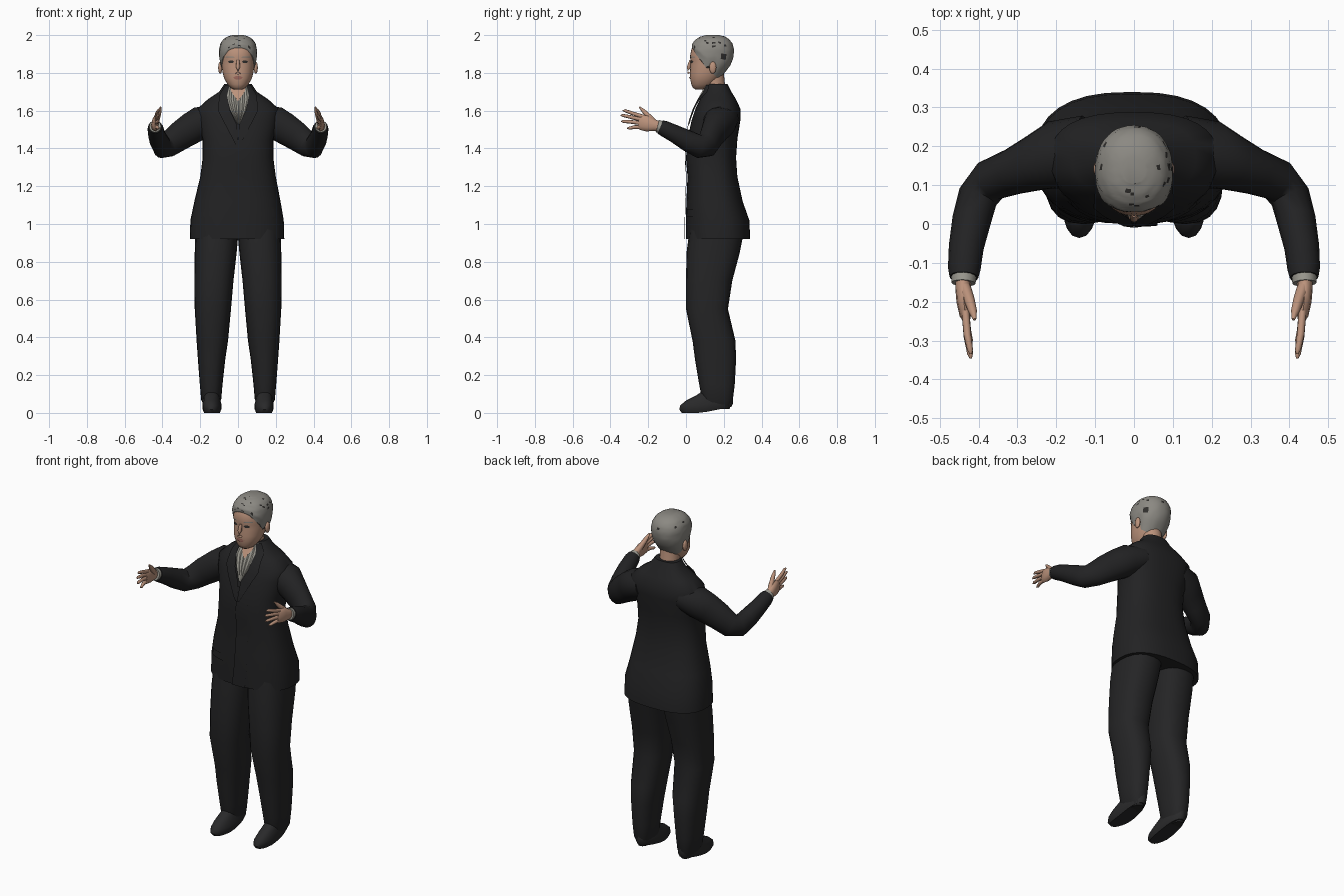
import bpy, bmesh, math, random
from mathutils import Vector

random.seed(4)
if "Cube" in bpy.data.objects:
    bpy.data.objects.remove(bpy.data.objects["Cube"])


def material(name, r, g, b):
    m = bpy.data.materials.new(name)
    m.use_nodes = True
    m.diffuse_color = (r, g, b, 1)
    node = m.node_tree.nodes["Principled BSDF"]
    node.inputs["Base Color"].default_value = (r, g, b, 1)
    node.inputs["Roughness"].default_value = 0.8
    return m


SUIT = material("charcoal_suit", 0.016, 0.016, 0.017)
TROUSER = material("charcoal_trousers", 0.018, 0.018, 0.019)
SHOE = material("black_leather", 0.022, 0.022, 0.023)
SKIN = material("skin", 0.5, 0.29, 0.2)
HAIR = material("grey_hair", 0.26, 0.25, 0.225)
DARK = material("dark_hair", 0.03, 0.028, 0.026)
SCARF = material("pale_grey_scarf", 0.33, 0.32, 0.28)
LIPS = material("lips", 0.34, 0.14, 0.11)


def grid(name, fn, rows, cols, mat, wrap=True, caps=True):
    """Mesh from fn(i, j); columns wrap around into a tube unless told not to."""
    bm = bmesh.new()
    vs = [[bm.verts.new(fn(i, j)) for j in range(cols)] for i in range(rows)]
    for i in range(rows - 1):
        for j in range(cols if wrap else cols - 1):
            k = (j + 1) % cols
            bm.faces.new((vs[i][j], vs[i][k], vs[i + 1][k], vs[i + 1][j]))
    if wrap and caps:
        bm.faces.new(vs[0][::-1])
        bm.faces.new(vs[-1])
    if wrap:
        bmesh.ops.recalc_face_normals(bm, faces=bm.faces)
    me = bpy.data.meshes.new(name)
    bm.to_mesh(me)
    bm.free()
    ob = bpy.data.objects.new(name, me)
    bpy.context.collection.objects.link(ob)
    me.materials.append(mat)
    bpy.ops.object.select_all(action="DESELECT")
    ob.select_set(True)
    bpy.context.view_layer.objects.active = ob
    bpy.ops.object.shade_smooth_by_angle(angle=math.radians(50))
    return ob


def section(rings, z):
    """Interpolate (z, centre x, half width, front y, back y)."""
    z = min(max(z, rings[0][0]), rings[-1][0])
    for a, b in zip(rings, rings[1:]):
        if z <= b[0]:
            t = (z - a[0]) / (b[0] - a[0])
            return [p + (q - p) * t for p, q in zip(a, b)]


def around(rings, z, ang, p, off=0.0):
    """Point on a rounded section; angle 0 faces the front."""
    _, cx, w, f, b = section(rings, z)
    s, c = math.sin(ang), math.cos(ang)
    x = math.copysign(abs(s) ** (2 / p), s) * (w + off)
    y = math.copysign(abs(c) ** (2 / p), c) * ((b - f) / 2 + off)
    return Vector((cx + x, (f + b) / 2 - y, z))


def loft(name, rings, p, mat, cols=24, side=1):
    def fn(i, j):
        v = around(rings, rings[i][0], math.tau * j / cols, p)
        return Vector((v.x * side, v.y, v.z))
    return grid(name, fn, len(rings), cols, mat)


def panel(name, rings, p, edges, off, mat, side=1, cols=7, steps=4, ripple=0.0):
    """Thin plate laid on the front of a loft; edges are (z, x from, x to)."""
    rows = (len(edges) - 1) * steps + 1

    def fn(i, j):
        k = min(i // steps, len(edges) - 2)
        t = i / steps - k
        z, a, b = [q + (r - q) * t for q, r in zip(edges[k], edges[k + 1])]
        x = (a + (b - a) * j / (cols - 1)) * side
        _, cx, w, f, bk = section(rings, z)
        u = min(abs((x - cx) / w), 0.99)
        y = (f + bk) / 2 - (bk - f) / 2 * (1 - u ** p) ** (1 / p)
        return Vector((x, y - off - ripple * (j % 2), z))
    return grid(name, fn, rows, cols, mat, wrap=False)


def tube(name, path, mat, side=1, cols=12):
    """Tube through (x, y, z, horizontal radius, vertical radius)."""
    pts = [Vector(q[:3]) for q in path]

    def fn(i, j):
        t = pts[min(i + 1, len(pts) - 1)] - pts[max(i - 1, 0)]
        u = t.cross(Vector((0, 0, 1))).normalized()
        v = u.cross(t).normalized()
        a = math.tau * j / cols
        q = pts[i] + u * math.cos(a) * path[i][3] + v * math.sin(a) * path[i][4]
        return Vector((q.x * side, q.y, q.z))
    return grid(name, fn, len(path), cols, mat)


def ball(name, centre, size, mat):
    rows, cols = 9, 14

    def fn(i, j):
        a, b = math.pi * (i + 0.08) / (rows - 0.84), math.tau * j / cols
        d = (math.sin(a) * math.cos(b), math.sin(a) * math.sin(b), math.cos(a))
        return Vector([c + s * e for c, s, e in zip(centre, size, d)])
    return grid(name, fn, rows, cols, mat)


# Jacket body
JACKET = [(.92, -.005, .25, 0, .34), (1.02, -.005, .247, 0, .335), (1.12, -.003, .228, .002, .3),
          (1.25, 0, .2, .008, .272), (1.35, 0, .187, 0, .265), (1.45, 0, .188, .008, .272),
          (1.55, 0, .213, .03, .288), (1.61, 0, .215, .05, .288), (1.66, 0, .16, .075, .265),
          (1.70, 0, .1, .1, .24), (1.74, 0, .073, .115, .22)]
loft("jacket", JACKET, 2.5, SUIT, 32)

# Shirt front, throat, lapels and overlapping front edge
panel("scarf", JACKET, 2.5, [(1.735, -.052, .052), (1.66, -.06, .06), (1.6, -.04, .045),
                             (1.53, -.003, .012)], .006, SCARF, cols=11, ripple=.008)
panel("throat", JACKET, 2.5, [(1.74, -.042, .042), (1.7, -.035, .035), (1.655, -.004, .004)], .016, SKIN)
for s, label in ((1, "left"), (-1, "right")):
    panel(label + "_lapel", JACKET, 2.5, [(1.735, .045, .068), (1.68, .058, .1), (1.6, .042, .105),
                                          (1.53, .008, .07), (1.42, .0, .012)], .014, SUIT, s)
    panel(label + "_pocket_flap", JACKET, 2.5, [(1.08, .1, .19), (1.04, .1, .195)], .005, SUIT, s)
panel("front_edge", JACKET, 2.5, [(1.5, -.012, .06), (1.25, -.012, .06), (1.05, -.02, .06),
                                  (.92, -.035, .05)], .007, SUIT)

LEG = [(.02, .14, .03, .1, .23), (.07, .142, .053, .085, .248), (.15, .142, .06, .07, .258),
       (.28, .14, .072, .048, .265), (.38, .136, .083, .035, .262), (.55, .133, .096, 0, .222),
       (.7, .127, .103, 0, .245), (.85, .118, .111, .003, .285), (.98, .11, .115, .02, .31)]
SHOE_RINGS = [(.0, .137, .043, -.022, .24), (.018, .137, .051, -.036, .25), (.04, .138, .05, -.03, .25),
              (.065, .14, .045, .0, .248), (.09, .14, .04, .05, .24), (.12, .14, .035, .1, .23)]
ARM = [(.12, .19, 1.56, .09, .07), (.2, .178, 1.535, .088, .088), (.25, .158, 1.505, .073, .085),
       (.31, .135, 1.465, .06, .078), (.37, .112, 1.42, .055, .068), (.402, .07, 1.41, .052, .062),
       (.418, .01, 1.44, .05, .056), (.432, -.06, 1.478, .045, .047), (.437, -.115, 1.505, .042, .042),
       (.438, -.137, 1.514, .037, .037)]
CUFF = [(.438, -.13, 1.512, .033, .034), (.439, -.152, 1.518, .031, .033)]
PALM = [(.44, -.13, 1.515, .02, .024), (.44, -.165, 1.522, .02, .03), (.438, -.2, 1.53, .019, .041),
        (.434, -.235, 1.538, .015, .041), (.431, -.25, 1.54, .009, .034)]
FINGERS = [(1.567, -.335, 1.6), (1.55, -.346, 1.575), (1.532, -.343, 1.543), (1.513, -.312, 1.507)]

for s, label in ((1, "left"), (-1, "right")):
    # Trouser leg and shoe with lifted heel
    loft(label + "_trouser_leg", LEG, 2.4, TROUSER, 20, s)
    shoe = loft(label + "_shoe", SHOE_RINGS, 2.3, SHOE, 20, s)
    for v in shoe.data.vertices:
        v.co.z += max(0, v.co.y - .08) * .2
        v.co.x += s * max(0, .1 - v.co.y) * .03
    # Sleeve, shirt cuff and hand
    tube(label + "_sleeve", ARM, SUIT, s, 16)
    tube(label + "_shirt_cuff", CUFF, SCARF, s)
    tube(label + "_palm", PALM, SKIN, s)
    for n, (z, ty, tz) in enumerate(FINGERS):
        mid = (.429, (ty - .235) / 2, (z + tz) / 2 + .003, .0095, .0098)
        tube(f"{label}_finger_{n + 1}", [(.434, -.225, z, .01, .011), mid,
             (.422, ty + .012, tz, .0075, .008), (.42, ty, tz, .003, .003)], SKIN, s, 8)
    tube(label + "_thumb", [(.435, -.165, 1.535, .016, .018), (.424, -.195, 1.567, .014, .015),
         (.415, -.225, 1.598, .011, .011), (.41, -.246, 1.619, .004, .004)], SKIN, s, 8)

# Neck and head
loft("neck", [(1.64, 0, .062, .1, .225), (1.72, 0, .055, .098, .208), (1.8, 0, .056, .08, .2)], 2, SKIN)
HEAD = [(1.712, 0, .022, .05, .1), (1.722, 0, .04, .036, .13), (1.74, 0, .056, .028, .155),
        (1.77, 0, .073, .022, .178), (1.8, 0, .081, .021, .2), (1.84, 0, .087, .024, .225),
        (1.865, 0, .089, .025, .236), (1.885, 0, .09, .021, .242), (1.92, 0, .09, .027, .244),
        (1.95, 0, .083, .04, .236), (1.972, 0, .067, .06, .218), (1.985, 0, .045, .085, .195),
        (1.991, 0, .02, .115, .165)]
loft("head", HEAD, 2.2, SKIN, 32)

# Hair cap whose lower edge follows the hairline
HAIRLINE = [(0, 1.938), (.55, 1.925), (.8, 1.9), (1.15, 1.865), (1.4, 1.83), (1.55, 1.835),
            (1.75, 1.845), (2.0, 1.79), (2.5, 1.772), (3.15, 1.768)]


def hair_point(i, j):
    ang = math.tau * j / 44
    a = min(ang, math.tau - ang)
    for (a0, z0), (a1, z1) in zip(HAIRLINE, HAIRLINE[1:]):
        if a <= a1:
            low = z0 + (z1 - z0) * (a - a0) / (a1 - a0)
            break
    t = i / 18
    z = low + (1.991 - low) * (1 - (1 - t) ** 1.6)
    v = around(HEAD, z, ang, 2.2, .003 + .007 * min(1, t * 5) + random.uniform(-.001, .001))
    v.z += .009 * t
    return v


hair = grid("hair", hair_point, 19, 44, HAIR)
hair.data.materials.append(DARK)
for f in hair.data.polygons:
    c = f.center
    if c.x > .06 and abs(c.y - .195) < .014 and abs(c.z - 1.885) < .014:
        f.material_index = 1
    elif c.z > 1.93 and len(f.vertices) == 4 and random.random() < .06:
        f.material_index = 1

# Face: nose, brows, eyes, mouth, ears
tube("nose", [(0, .024, 1.867, .008, .006), (0, .016, 1.83, .011, .012), (0, .008, 1.808, .017, .013),
              (0, .016, 1.797, .014, .008)], SKIN, cols=10)
panel("upper_lip", HEAD, 2.2, [(1.783, -.012, .012), (1.776, -.027, .027)], .004, LIPS)
panel("lower_lip", HEAD, 2.2, [(1.775, -.026, .026), (1.766, -.014, .014)], .005, LIPS)
for s, label in ((1, "left"), (-1, "right")):
    panel(label + "_eye", HEAD, 2.2, [(1.866, .028, .042), (1.859, .02, .054), (1.852, .027, .046)],
          .003, DARK, s)
    panel(label + "_brow", HEAD, 2.2, [(1.888, .03, .062), (1.882, .018, .066)], .003, HAIR, s)
    ball(label + "_ear", (s * .094, .142, 1.828), (.011, .019, .032), SKIN)
